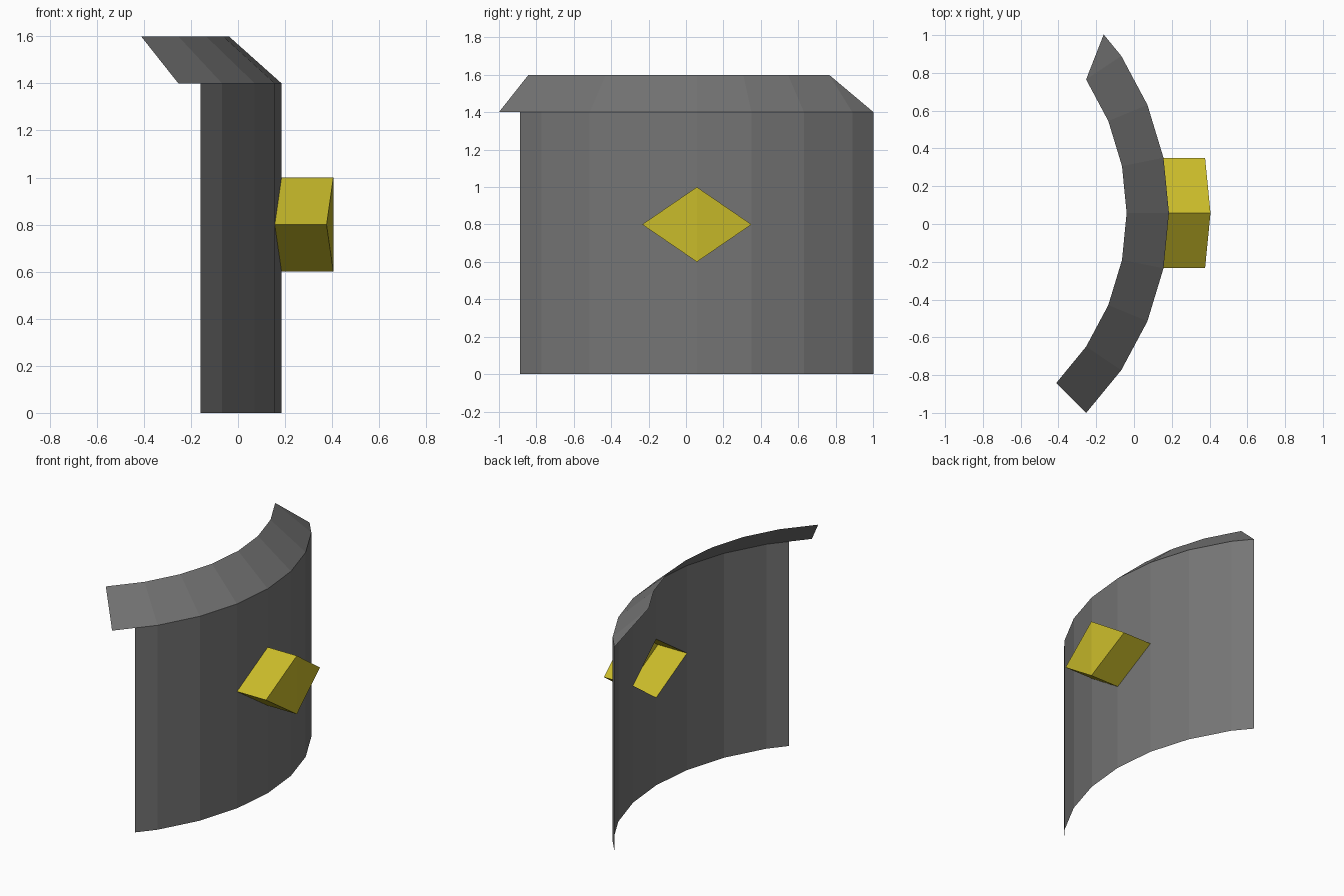
import bpy, math
from mathutils import Vector

if "Cube" in bpy.data.objects:
    bpy.data.objects.remove(bpy.data.objects["Cube"])

CX, CY = -1.312, 0.058          # centre of the arc
R_OUT, R_IN = 1.497, 1.273      # wall radius, top lip radius
STEP = math.radians(11.25)
WALL_H, TOP = 1.4, 1.6


def material(name, rgb):
    m = bpy.data.materials.new(name)
    m.diffuse_color = (*rgb, 1)
    m.use_nodes = True
    m.node_tree.nodes["Principled BSDF"].inputs["Base Color"].default_value = m.diffuse_color
    return m


def make(name, faces, mat):
    """Make a flat-shaded object from faces given as corner points, welding shared corners."""
    verts, index, polys = [], {}, []
    for face in faces:
        poly = []
        for p in face:
            key = tuple(round(c, 5) for c in p)
            if key not in index:
                index[key] = len(verts)
                verts.append(key)
            poly.append(index[key])
        polys.append(poly)
    me = bpy.data.meshes.new(name)
    me.from_pydata(verts, [], polys)
    me.materials.append(mat)
    ob = bpy.data.objects.new(name, me)
    bpy.context.collection.objects.link(ob)
    return ob


def arc(i, z, r=R_OUT):
    """Point on the faceted arc; half steps lie on the middle of a facet."""
    lo, hi = math.floor(i), math.ceil(i)
    pts = [Vector((CX + r * math.cos(k * STEP), CY + r * math.sin(k * STEP), z)) for k in (lo, hi)]
    return (pts[0] + pts[1]) / 2


grey = material("dark grey", (0.178, 0.178, 0.178))
yellow = material("mustard yellow", (0.578, 0.491, 0.023))

# Curved wall, with a diamond opening across its two middle facets
stops = [-3.5, -3, -2, -1, 0, 1, 2, 3, 3.5]
hole = {-1: (0.8, 0.8), 0: (0.6, 1.0), 1: (0.8, 0.8)}
faces = []
for a, b in zip(stops, stops[1:]):
    if a in hole and b in hole:
        faces.append([arc(a, 0), arc(b, 0), arc(b, hole[b][0]), arc(a, hole[a][0])])
        faces.append([arc(a, hole[a][1]), arc(b, hole[b][1]), arc(b, WALL_H), arc(a, WALL_H)])
    else:
        faces.append([arc(a, 0), arc(b, 0), arc(b, WALL_H), arc(a, WALL_H)])
make("curved_wall", faces, grey)

# Sloping lip leaning inward, ending in a triangle at the back
faces = [[arc(i, WALL_H), arc(i + 1, WALL_H), arc(i + 1, TOP, R_IN), arc(i, TOP, R_IN)]
         for i in range(-4, 3)]
faces.append([arc(3, WALL_H), arc(3.5, WALL_H), arc(3, TOP, R_IN)])
make("sloping_lip", faces, grey)

# Hollow diamond box pushed out of the opening, open towards the inside
ring = [arc(-1, 0.8), arc(0, 0.6), arc(1, 0.8), arc(0, 1.0)]
out = [p + Vector((0.22, 0, 0)) for p in ring]
faces = [[ring[k], ring[(k + 1) % 4], out[(k + 1) % 4], out[k]] for k in range(4)]
faces += [[out[0], out[1], out[3]], [out[1], out[2], out[3]]]
make("diamond_box", faces, yellow)
